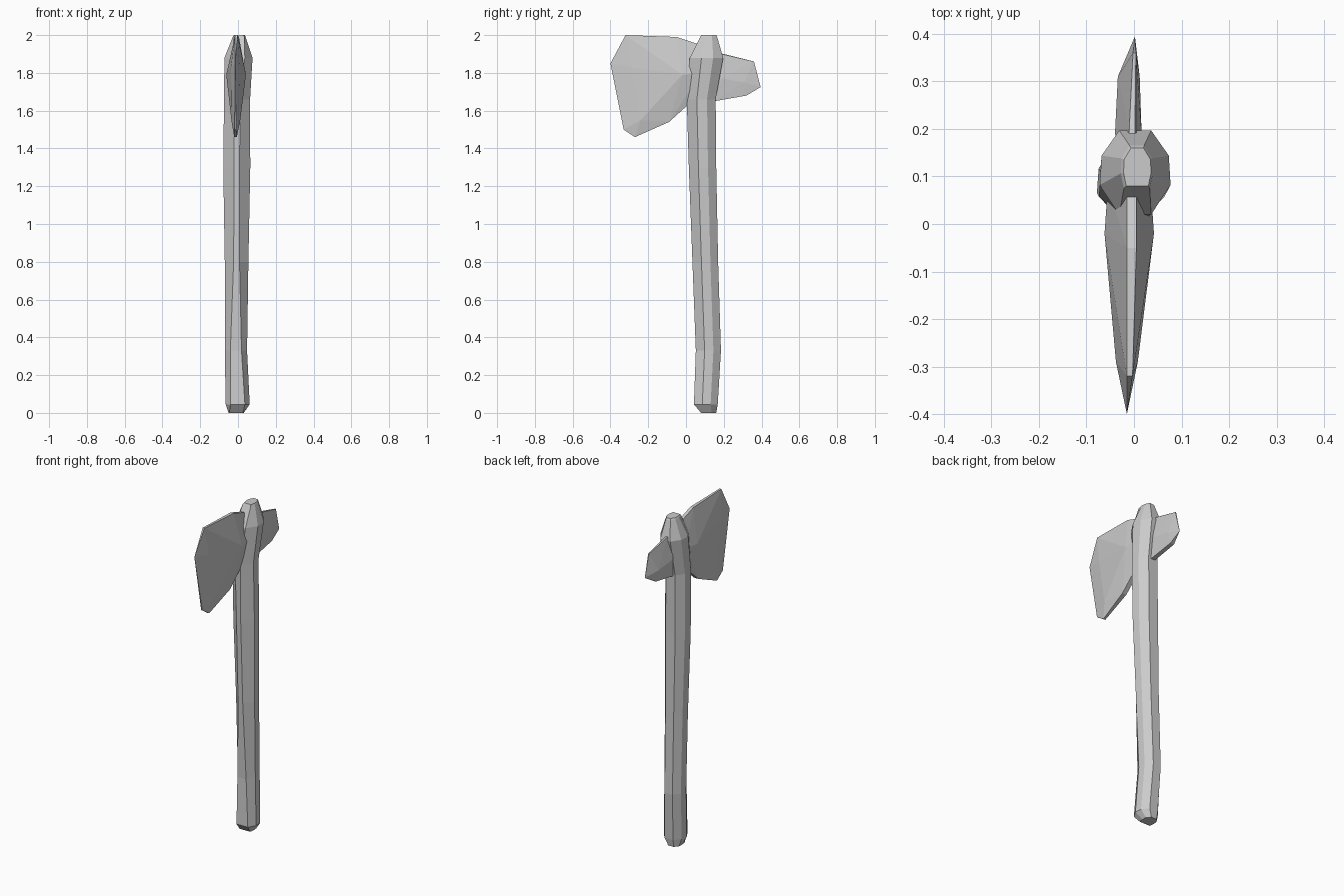
import bpy
import bmesh

cube = bpy.data.objects.get("Cube")
if cube:
    bpy.data.objects.remove(cube)

grey = bpy.data.materials.new("stone grey")
grey.use_nodes = True
colour = (0.6, 0.6, 0.6, 1)
grey.diffuse_color = colour
grey.node_tree.nodes["Principled BSDF"].inputs["Base Color"].default_value = colour


def finish(name, bm):
    bmesh.ops.recalc_face_normals(bm, faces=bm.faces)
    mesh = bpy.data.meshes.new(name)
    bm.to_mesh(mesh)
    bm.free()
    mesh.materials.append(grey)
    obj = bpy.data.objects.new(name, mesh)
    bpy.context.collection.objects.link(obj)
    return obj


def loft(name, rings):
    """Skin eight-sided sections: height, x range, y range, front flat share."""
    bm = bmesh.new()
    loops = []
    for z, x0, x1, y0, y1, flat in rings:
        cx, cy = (x0 + x1) / 2, (y0 + y1) / 2
        rx, ry = (x1 - x0) / 2, (y1 - y0) / 2
        half = [(flat, -1), (1, -.3), (.95, .4), (.45, 1)]
        section = half + [(-u, v) for u, v in reversed(half)]
        loops.append([bm.verts.new((cx + u * rx, cy + v * ry, z)) for u, v in section])
    for low, high in zip(loops, loops[1:]):
        for i in range(len(low)):
            j = (i + 1) % len(low)
            bm.faces.new((low[i], low[j], high[j], high[i]))
    bm.faces.new(loops[0])
    bm.faces.new(loops[-1])
    return finish(name, bm)


def hull(name, points):
    """Chipped stone: the hull of points given as left x, right x, y, z."""
    bm = bmesh.new()
    for x0, x1, y, z in points:
        for x in {x0, x1}:
            bm.verts.new((x, y, z))
    result = bmesh.ops.convex_hull(bm, input=bm.verts)
    loose = {v for v in result["geom_interior"] if isinstance(v, bmesh.types.BMVert)}
    bmesh.ops.delete(bm, geom=list(loose), context="VERTS")
    bmesh.ops.dissolve_limit(bm, angle_limit=.02, verts=bm.verts, edges=bm.edges)
    return finish(name, bm)


# Bent wooden handle with a swollen head
loft("handle", [
    (0, -.05, .03, .08, .16, .9),
    (.045, -.065, .062, .042, .168, .6),
    (.33, -.07, .048, .052, .185, .5),
    (.8, -.07, .055, .034, .17, .25),
    (1.3, -.078, .065, .015, .16, .2),
    (1.66, -.074, .064, .004, .157, .25),
    (1.88, -.072, .077, .02, .197, .45),
    (1.99, -.028, .04, .075, .165, .8),
    (2, -.022, .036, .08, .16, .8),
])

# Broad blade, thickest along a middle ridge
hull("blade", [
    (-.015, .005, .1, 1.94),
    (-.015, .005, -.05, 1.99),
    (-.015, -.003, -.32, 2),
    (-.015, -.015, -.4, 1.85),
    (-.018, -.01, -.33, 1.5),
    (-.02, -.006, -.27, 1.46),
    (-.02, .008, -.09, 1.54),
    (-.02, .01, .01, 1.63),
    (-.015, .01, .1, 1.72),
    (-.062, .042, -.02, 1.79),
    (-.055, .035, .08, 1.8),
    (-.038, .008, -.29, 1.83),
    (-.035, .012, -.24, 1.55),
])

# Small poll spike behind the head
hull("back_spike", [
    (-.015, .005, .1, 1.92),
    (-.01, .002, .2, 1.9),
    (-.002, .004, .36, 1.86),
    (.002, .002, .395, 1.725),
    (-.02, .005, .32, 1.68),
    (-.02, .008, .15, 1.65),
    (-.04, .016, .19, 1.77),
    (-.034, .012, .31, 1.75),
])
